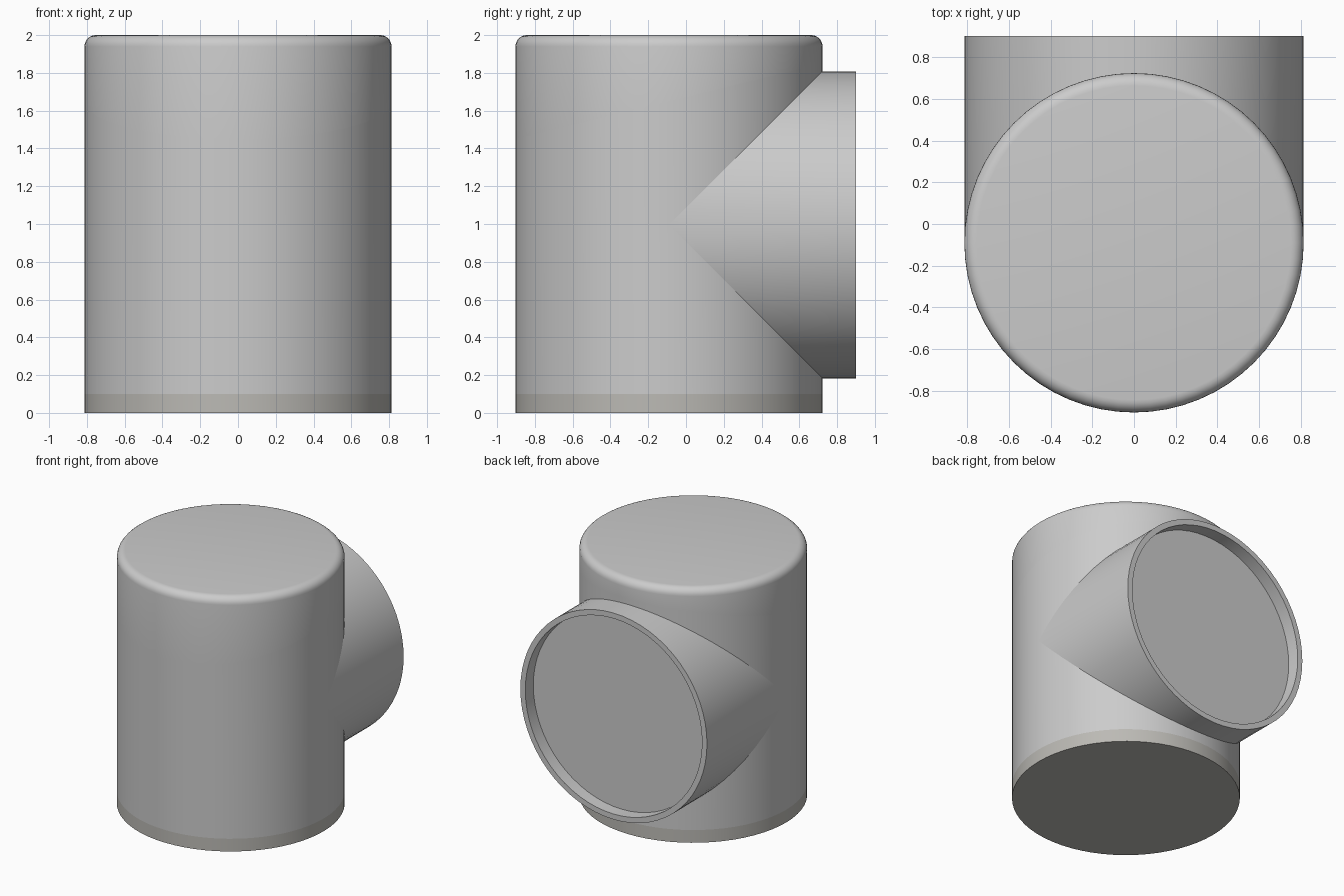
import bpy, bmesh, math
from mathutils import Vector

if "Cube" in bpy.data.objects:
    bpy.data.objects.remove(bpy.data.objects["Cube"])

R, CY, CZ, SIDES = 0.813, -0.09, 0.995, 64
FILLET = 0.06


def finish(bm, name, angle=35):
    bmesh.ops.remove_doubles(bm, verts=bm.verts, dist=1e-5)
    bmesh.ops.recalc_face_normals(bm, faces=bm.faces)
    mesh = bpy.data.meshes.new(name)
    bm.to_mesh(mesh)
    bm.free()
    obj = bpy.data.objects.new(name, mesh)
    bpy.context.collection.objects.link(obj)
    bpy.ops.object.select_all(action='DESELECT')
    obj.select_set(True)
    bpy.context.view_layer.objects.active = obj
    bpy.ops.object.shade_smooth_by_angle(angle=math.radians(angle))
    return obj


def skin(rings, cap_start=False, cap_end=False):
    """Bridge a list of point rings, optionally capping the ends."""
    bm = bmesh.new()
    vs = [[bm.verts.new(p) for p in ring] for ring in rings]
    for a, b in zip(vs, vs[1:]):
        for i in range(SIDES):
            j = (i + 1) % SIDES
            bm.faces.new((a[i], a[j], b[j], b[i]))
    if cap_start:
        bm.faces.new(vs[0][::-1])
    if cap_end:
        bm.faces.new(vs[-1])
    return bm


ANGLES = [2 * math.pi * i / SIDES for i in range(SIDES)]


def upright(r, z):
    return [(r * math.cos(a), CY + r * math.sin(a), z) for a in ANGLES]


def sideways(r, y):
    return [(r * math.cos(a), y, CZ + r * math.sin(a)) for a in ANGLES]


# Upright shell with a rounded top, split along a tilted seam
def shell():
    rings = [upright(R, 0.1), upright(R, 2 - FILLET)]
    for k in range(1, 7):
        t = k / 6 * math.pi / 2
        rings.append(upright(R - FILLET * (1 - math.cos(t)), 2 - FILLET * (1 - math.sin(t))))
    return skin(rings, True, True)


seam_point = Vector((0, CY, 1.65))
seam_normal = Vector((0, -0.2 / R, 1)).normalized()
for name, keep_top in (("main_body", False), ("lid", True)):
    bm = shell()
    cut = bmesh.ops.bisect_plane(bm, geom=bm.verts[:] + bm.edges[:] + bm.faces[:],
                                 plane_co=seam_point, plane_no=seam_normal,
                                 clear_inner=keep_top, clear_outer=not keep_top)
    rim = [e for e in cut['geom_cut'] if isinstance(e, bmesh.types.BMEdge)]
    bmesh.ops.edgeloop_fill(bm, edges=rim)
    finish(bm, name)

# Base ring
base = finish(skin([upright(R, 0), upright(R, 0.1)], True, True), "base_ring")
mat = bpy.data.materials.new("warm_grey")
mat.diffuse_color = (0.5, 0.49, 0.46, 1)
mat.use_nodes = True
mat.node_tree.nodes["Principled BSDF"].inputs["Base Color"].default_value = mat.diffuse_color
base.data.materials.append(mat)

# Side pipe, mitred against the body, with a recessed end face
mitre = [(x, CY + math.sqrt(max(0, R * R - x * x)), z) for x, _, z in sideways(R, 0)]
finish(skin([mitre, sideways(R, 0.9), sideways(0.77, 0.9), sideways(0.77, 0.8)],
            cap_end=True), "side_port")
